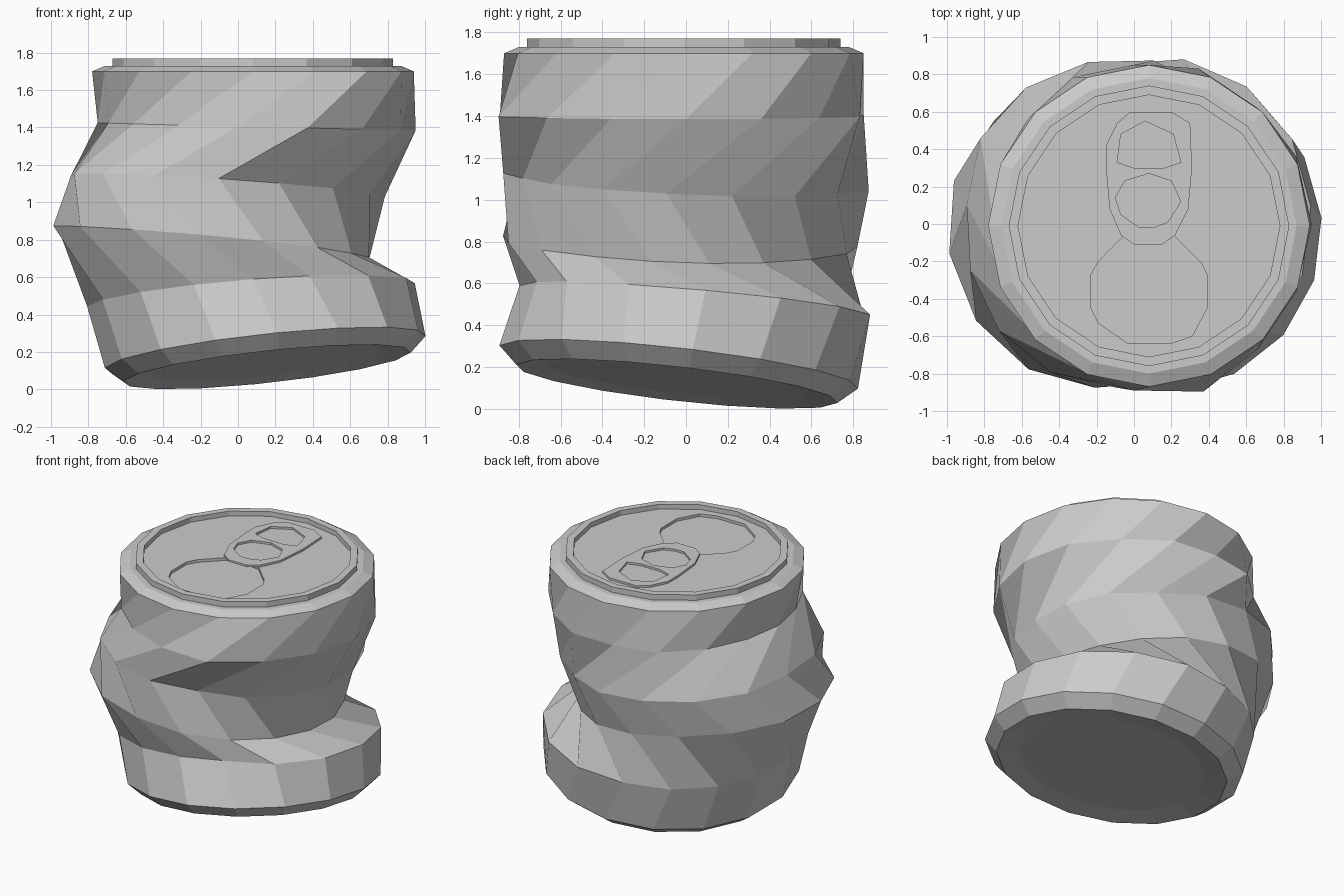
import bpy, bmesh
from math import sin, cos, pi, radians

if "Cube" in bpy.data.objects:
    bpy.data.objects.remove(bpy.data.objects["Cube"])

N = 16
LID_X, LID_Y = 0.08, -0.01


def circle(cx, cy, z, r, sx=0.0, sy=0.0, phase=0.0):
    """Ring of N points, optionally tilted by slopes sx, sy."""
    pts = []
    for k in range(N):
        a = 2 * pi * (k + phase) / N
        dx, dy = r * cos(a), r * sin(a)
        pts.append((cx + dx, cy + dy, z + sx * dx + sy * dy))
    return pts


def dented(radii, z, amp, peak, phase=0.0):
    """Crushed ring: own radius per direction, height waving round the can."""
    pts = []
    for k, r in enumerate(radii):
        a = 2 * pi * (k + phase) / N
        pts.append((r * cos(a), r * sin(a), z + amp * cos(a - radians(peak))))
    return pts


# crease rings, counter-clockwise from +x
upper_fold = dented([.95, .94, .90, .90, .85, .85, .80, .76,
                     .75, .75, .79, .83, .89, .97, .94, .94], 1.405, 0.02, 180)
middle_fold = dented([.81, .84, .83, .88, .90, .93, .94, .90,
                      .91, .92, .91, .88, .81, .82, .81, .79], 1.085, 0.07, 210, -.3 + 1)
middle_fold = middle_fold[-1:] + middle_fold[:-1]
outer_fold = dented([.71, .71, .74, .79, .83, .87, .93, .99,
                     1.0, .99, .96, .90, .86, .81, .75, .72], 0.785, 0.09, 195, .4)
waist = dented([.95, .96, .95, .92, .86, .83, .80, .80,
                .81, .82, .82, .81, .80, .81, .90, .94], 0.505, 0.105, 312, .25)

# (ring, index shift relative to the ring before it): twists the folds
TX, TY = 0.107, -0.112
rings = [
    (circle(LID_X, LID_Y, 1.715, .70), 0),
    (circle(LID_X, LID_Y, 1.77, .70), 0),
    (circle(LID_X, LID_Y, 1.77, .75), 0),
    (circle(LID_X, LID_Y, 1.73, .75), 0),
    (circle(LID_X, LID_Y, 1.73, .79), 0),
    (circle(LID_X, LID_Y, 1.70, .86), 0),
    (upper_fold, -1),
    (middle_fold, -1),
    (outer_fold, 0),
    (waist, 1),
    (circle(.145, -.035, .20, .86, TX, TY, .2), 0),
    (circle(.155, -.045, .12, .77, TX, TY, .2), 0),
    (circle(.155, -.045, .14, .62, TX, TY, .2), 0),
]

# crushed can body
bm = bmesh.new()
prev, total = None, 0
for pts, shift in rings:
    total += shift
    vs = [bm.verts.new(pts[(k + total) % N]) for k in range(N)]
    if prev:
        for k in range(N):
            j = (k + 1) % N
            bm.faces.new((prev[k], vs[k], vs[j], prev[j]))
    else:
        bm.faces.new(vs)
    prev = vs
bm.faces.new(prev[::-1])
bmesh.ops.recalc_face_normals(bm, faces=bm.faces)
me = bpy.data.meshes.new("can_body")
bm.to_mesh(me)
bm.free()
bpy.context.collection.objects.link(bpy.data.objects.new("can_body", me))


def plate(name, outlines, z_low, z_high):
    """Flat plate from an outer outline and hole outlines."""
    cu = bpy.data.curves.new(name, 'CURVE')
    cu.dimensions = '2D'
    cu.fill_mode = 'BOTH'
    cu.extrude = (z_high - z_low) / 2
    for pts in outlines:
        s = cu.splines.new('POLY')
        s.points.add(len(pts) - 1)
        for p, q in zip(s.points, pts):
            p.co = (q[0], q[1], 0, 1)
        s.use_cyclic_u = True
    ob = bpy.data.objects.new(name, cu)
    bpy.context.collection.objects.link(ob)
    ob.location.z = (z_low + z_high) / 2
    bpy.ops.object.select_all(action='DESELECT')
    ob.select_set(True)
    bpy.context.view_layer.objects.active = ob
    bpy.ops.object.convert(target='MESH')
    bpy.ops.object.shade_flat()


# lid panel with the pressed-in drinking opening
opening = [(.08, -.04), (.21, -.06), (.36, -.21), (.39, -.27), (.39, -.45), (.31, -.60),
           (.19, -.64), (-.03, -.64), (-.19, -.53), (-.23, -.45), (-.23, -.27),
           (-.19, -.20), (-.05, -.06)]
plate("lid_panel", [circle(LID_X, LID_Y, 0, .70), opening], 1.715, 1.735)

# pull tab with finger hole and rivet hole
tab = [(-.02, .60), (.20, .60), (.30, .54), (.31, .30), (.29, .08), (.22, -.06), (.15, -.11),
       (0, -.11), (-.07, -.06), (-.13, .08), (-.15, .30), (-.15, .42), (-.09, .54)]
finger_hole = [(.06, .55), (.21, .48), (.25, .33), (.16, .30), (0, .30), (-.09, .33), (-.07, .48)]
rivet_hole = [(.08, .27), (.20, .23), (.25, .12), (.18, .01), (.10, -.02), (.03, -.02),
              (-.07, .05), (-.10, .14), (-.05, .23)]
plate("pull_tab", [tab, finger_hole, rivet_hole], 1.737, 1.752)
